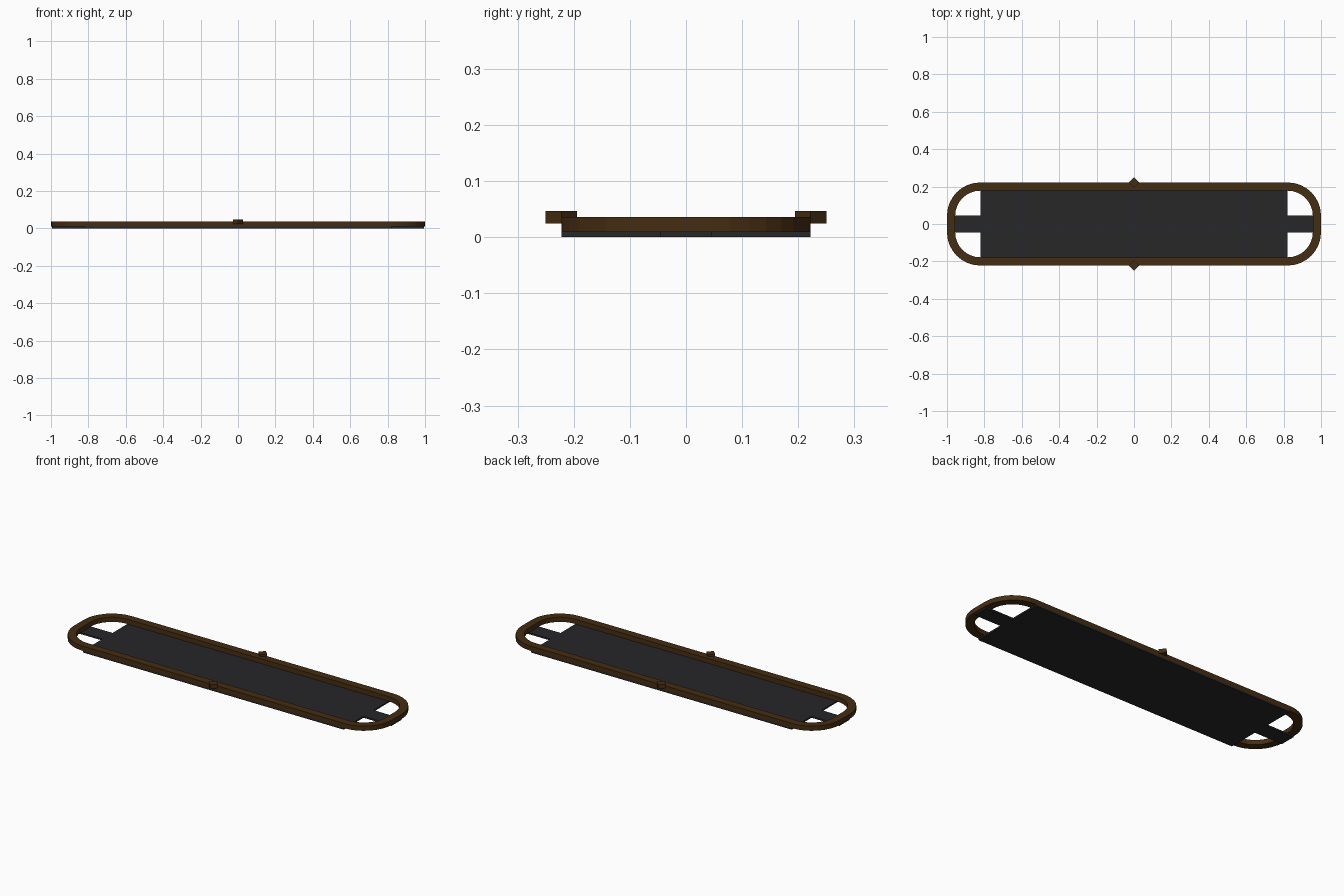
import bpy, bmesh, math

if "Cube" in bpy.data.objects:
    bpy.data.objects.remove(bpy.data.objects["Cube"])


def material(name, color):
    m = bpy.data.materials.new(name)
    m.diffuse_color = (*color, 1)
    m.use_nodes = True
    m.node_tree.nodes["Principled BSDF"].inputs["Base Color"].default_value = m.diffuse_color
    return m


dark = material("dark_metal", (0.02, 0.02, 0.022))
bronze = material("bronze", (0.06, 0.026, 0.006))


def make_object(name, bm, mat):
    bmesh.ops.recalc_face_normals(bm, faces=bm.faces)
    me = bpy.data.meshes.new(name)
    bm.to_mesh(me)
    bm.free()
    me.materials.append(mat)
    ob = bpy.data.objects.new(name, me)
    bpy.context.collection.objects.link(ob)
    return ob


def prism(name, outline, z0, z1, mat):
    bm = bmesh.new()
    face = bm.faces.new([bm.verts.new((x, y, z0)) for x, y in outline])
    ext = bmesh.ops.extrude_face_region(bm, geom=[face], use_keep_orig=True)
    top = [v for v in ext["geom"] if isinstance(v, bmesh.types.BMVert)]
    bmesh.ops.translate(bm, verts=top, vec=(0, 0, z1 - z0))
    return make_object(name, bm, mat)


def rounded_rect(cx, cy, r, segments=8):
    pts = []
    for q, (sx, sy) in enumerate([(1, 1), (-1, 1), (-1, -1), (1, -1)]):
        for k in range(segments + 1):
            a = math.pi / 2 * (q + k / segments)
            pts.append((sx * cx + r * math.cos(a), sy * cy + r * math.sin(a)))
    return pts


# Base plate with a narrow tab at each end
px, py, tx, ty = 0.82, 0.222, 0.995, 0.045
half = [(px, -py), (px, -ty), (tx, -ty), (tx, ty), (px, ty), (px, py)]
prism("base_plate", half + [(-x, -y) for x, y in half], 0, 0.009, dark)

# Raised rim: rectangular section swept round the rounded outline
z0, z1 = 0.009, 0.036
outer = rounded_rect(0.822, 0.044, 0.178)
inner = rounded_rect(0.822, 0.044, 0.134)
bm = bmesh.new()
rings = [[bm.verts.new((x, y, z)) for x, y in pts]
         for pts, z in ((outer, z0), (outer, z1), (inner, z1), (inner, z0))]
n = len(outer)
for i in range(4):
    a, b = rings[i], rings[(i + 1) % 4]
    for k in range(n):
        j = (k + 1) % n
        bm.faces.new((a[k], a[j], b[j], b[k]))
make_object("rim", bm, bronze)

# Diamond studs at the middle of each long side
d = 0.028
for name, y in (("front_stud", -0.222), ("back_stud", 0.222)):
    prism(name, [(d, y), (0, y + d), (-d, y), (0, y - d)], 0.024, 0.047, bronze)
